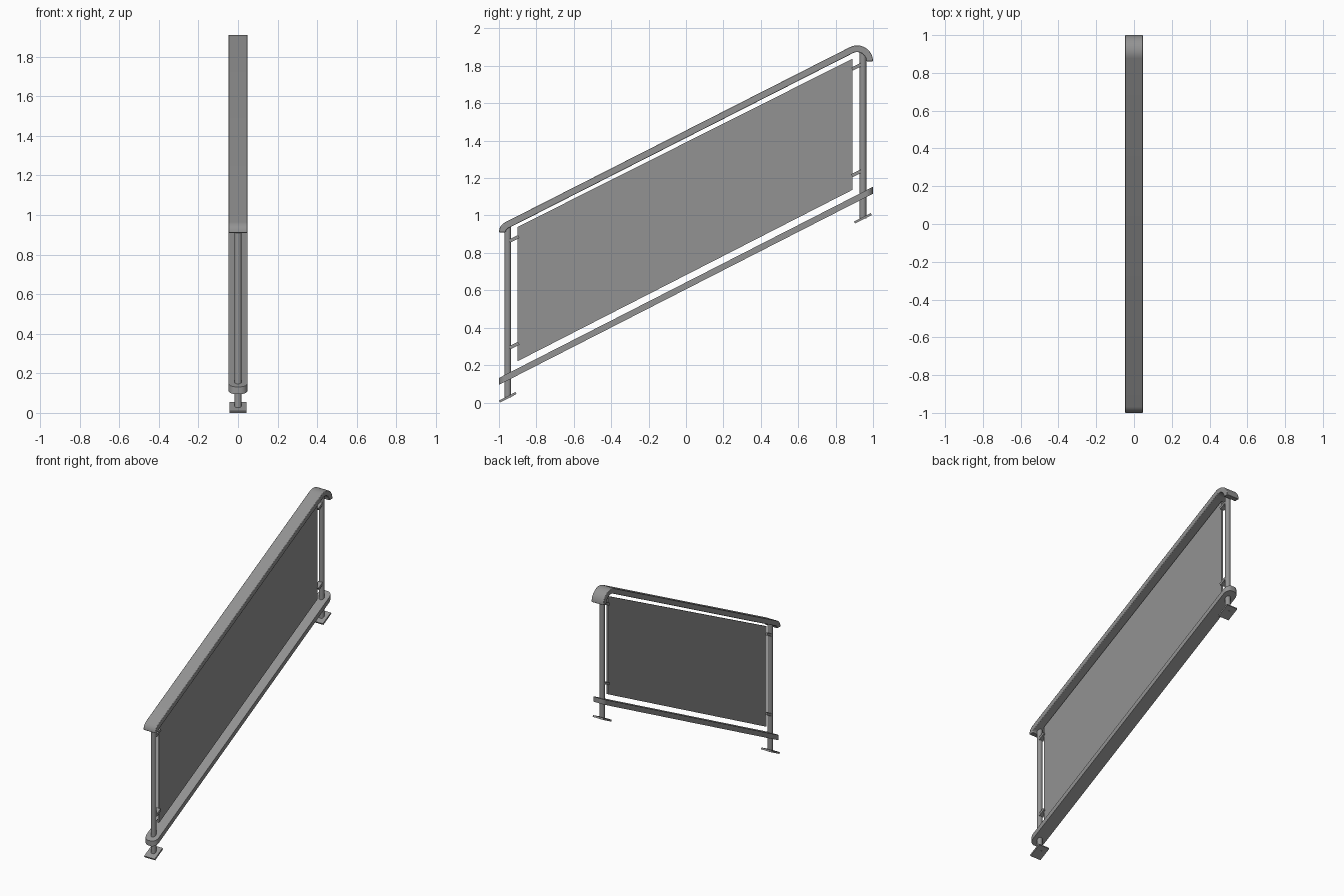
import bpy, bmesh, math
from mathutils import Vector, Matrix

if "Cube" in bpy.data.objects:
    bpy.data.objects.remove(bpy.data.objects["Cube"], do_unlink=True)

SLOPE = 0.508
ANGLE = math.atan(SLOPE)

metal = bpy.data.materials.new("grey_metal")
metal.use_nodes = True
GREY = (0.29, 0.29, 0.29, 1)
metal.diffuse_color = GREY
metal.node_tree.nodes["Principled BSDF"].inputs["Base Color"].default_value = GREY


def finish(name, bm, bevel=0.0):
    """Turn a bmesh into a named, shaded object."""
    bmesh.ops.recalc_face_normals(bm, faces=bm.faces)
    mesh = bpy.data.meshes.new(name)
    bm.to_mesh(mesh)
    bm.free()
    mesh.materials.append(metal)
    obj = bpy.data.objects.new(name, mesh)
    bpy.context.collection.objects.link(obj)
    if bevel:
        mod = obj.modifiers.new("soft_edges", "BEVEL")
        mod.width, mod.segments = bevel, 2
        mod.limit_method, mod.angle_limit = "ANGLE", math.radians(50)
    bpy.ops.object.select_all(action="DESELECT")
    obj.select_set(True)
    bpy.context.view_layer.objects.active = obj
    bpy.ops.object.shade_smooth_by_angle(angle=math.radians(35))
    return obj


def prism(name, outline, push, bevel=0.0):
    """Extrude a closed outline along a vector, centred on it."""
    bm = bmesh.new()
    push = Vector(push)
    face = bm.faces.new([bm.verts.new(Vector(p) - push / 2) for p in outline])
    made = bmesh.ops.extrude_face_region(bm, geom=[face])["geom"]
    bmesh.ops.translate(bm, vec=push,
                        verts=[v for v in made if isinstance(v, bmesh.types.BMVert)])
    return finish(name, bm, bevel)


def tilted_box(name, size, centre):
    """Box that follows the pitch of the stair."""
    bm = bmesh.new()
    bmesh.ops.create_cube(bm, size=1)
    bm.transform(Matrix.Translation(centre) @ Matrix.Rotation(ANGLE, 4, "X")
                 @ Matrix.Diagonal((*size, 1)))
    return finish(name, bm)


def arc(cy, cz, r, start, end, steps):
    return [(0, cy + r * math.cos(a), cz + r * math.sin(a))
            for a in (start + (end - start) * i / steps for i in range(steps + 1))]


# Handrail: sloped flat bar, curled down at both ends
TOP, THICK = 1.455, 0.036
normal = math.pi / 2 + ANGLE


def rail_edge(inset):
    edge = []
    for cy, r, a, b, n in ((-0.94, 0.06, math.pi, normal, 8),
                           (0.915, 0.085, normal, 0, 14)):
        cz = TOP + SLOPE * cy - r / math.cos(ANGLE)
        edge += arc(cy, cz, r - inset, a, b, n)
    return edge


prism("handrail", rail_edge(0) + rail_edge(THICK)[::-1], (0.096, 0, 0), 0.004)

# Bottom rail: bar with rounded corners in plan, sheared to the pitch
HALF, CORNER = 0.048, 0.038
plan = []
for i, (sx, sy) in enumerate(((1, 1), (-1, 1), (-1, -1), (1, -1))):
    for k in range(9):
        a = (i + k / 8) * math.pi / 2
        x = sx * (HALF - CORNER) + CORNER * math.cos(a)
        y = sy * (1 - CORNER) + CORNER * math.sin(a)
        plan.append((x, y, 0.624 + 0.511 * y))
prism("bottom_rail", plan, (0, 0, 0.037))

# Infill panel
prism("panel", [(0, -0.9, 0.221), (0, 0.89, 1.137), (0, 0.89, 1.838), (0, -0.9, 0.939)],
      (0.012, 0, 0))

# Posts with pitched foot plates and panel clips
for end, y, foot, head, side, clips in (
        ("lower", -0.953, 0.028, 0.95, 1, (0.305, 0.875)),
        ("upper", 0.946, 0.985, 1.88, -1, (1.225, 1.795))):
    bm = bmesh.new()
    bmesh.ops.create_cone(bm, cap_ends=True, segments=24, radius1=0.018,
                          radius2=0.018, depth=head - foot)
    bm.transform(Matrix.Translation((0, y, (head + foot) / 2)))
    finish(end + "_post", bm)
    tilted_box(end + "_foot_plate", (0.084, 0.1, 0.012), (0, y, foot))
    for level, z in zip(("bottom", "top"), clips):
        tilted_box(f"{end}_{level}_clip", (0.034, 0.055, 0.018),
                   (0, y + side * 0.034, z))
